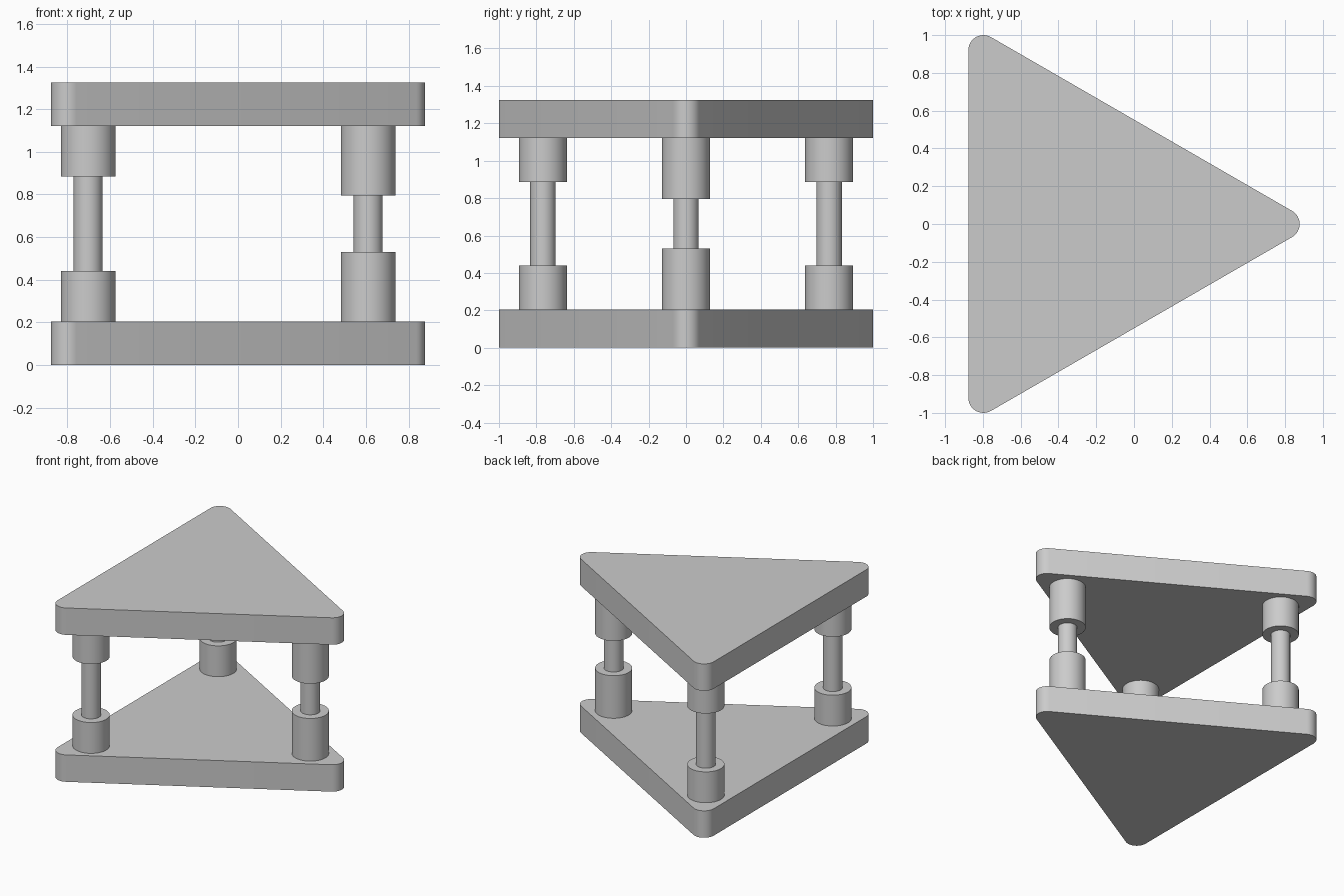
import bpy, bmesh, math

if "Cube" in bpy.data.objects:
    bpy.data.objects.remove(bpy.data.objects["Cube"])

CORNER_R = 0.08
CORNERS = [(0.797, 0.0, 0), (-0.797, 0.92, 120), (-0.797, -0.92, 240)]
PLATE_T = 0.205
TOP_Z = 1.12


def smooth(obj):
    bpy.ops.object.select_all(action='DESELECT')
    obj.select_set(True)
    bpy.context.view_layer.objects.active = obj
    bpy.ops.object.shade_smooth_by_angle(angle=math.radians(30))


def plate(name, z, steps=12):
    # Rounded triangle outline, extruded upwards
    bm = bmesh.new()
    verts = []
    for cx, cy, facing in CORNERS:
        for i in range(steps + 1):
            a = math.radians(facing - 60 + 120 * i / steps)
            verts.append(bm.verts.new((cx + CORNER_R * math.cos(a),
                                       cy + CORNER_R * math.sin(a), z)))
    face = bm.faces.new(verts)
    ext = bmesh.ops.extrude_face_region(bm, geom=[face])
    bmesh.ops.translate(bm, vec=(0, 0, PLATE_T),
                        verts=[g for g in ext["geom"] if isinstance(g, bmesh.types.BMVert)])
    bmesh.ops.recalc_face_normals(bm, faces=bm.faces)
    mesh = bpy.data.meshes.new(name)
    bm.to_mesh(mesh)
    bm.free()
    obj = bpy.data.objects.new(name, mesh)
    bpy.context.collection.objects.link(obj)
    smooth(obj)


def cylinder(name, x, y, z0, z1, r):
    bpy.ops.mesh.primitive_cylinder_add(vertices=64, radius=r, depth=z1 - z0,
                                        location=(x, y, (z0 + z1) / 2))
    obj = bpy.context.object
    obj.name = name
    smooth(obj)


# Base and top plates
plate("base_plate", 0)
plate("top_plate", TOP_Z)

# Posts: a thin rod held between a lower and an upper collar
posts = [("right", 0.61, 0.0, 0.325),
         ("left_front", -0.703, -0.765, 0.235),
         ("left_back", -0.703, 0.765, 0.235)]
for side, x, y, h in posts:
    cylinder(side + "_lower_collar", x, y, PLATE_T, PLATE_T + h, 0.128)
    cylinder(side + "_rod", x, y, PLATE_T + h, TOP_Z - h, 0.068)
    cylinder(side + "_upper_collar", x, y, TOP_Z - h, TOP_Z, 0.128)
